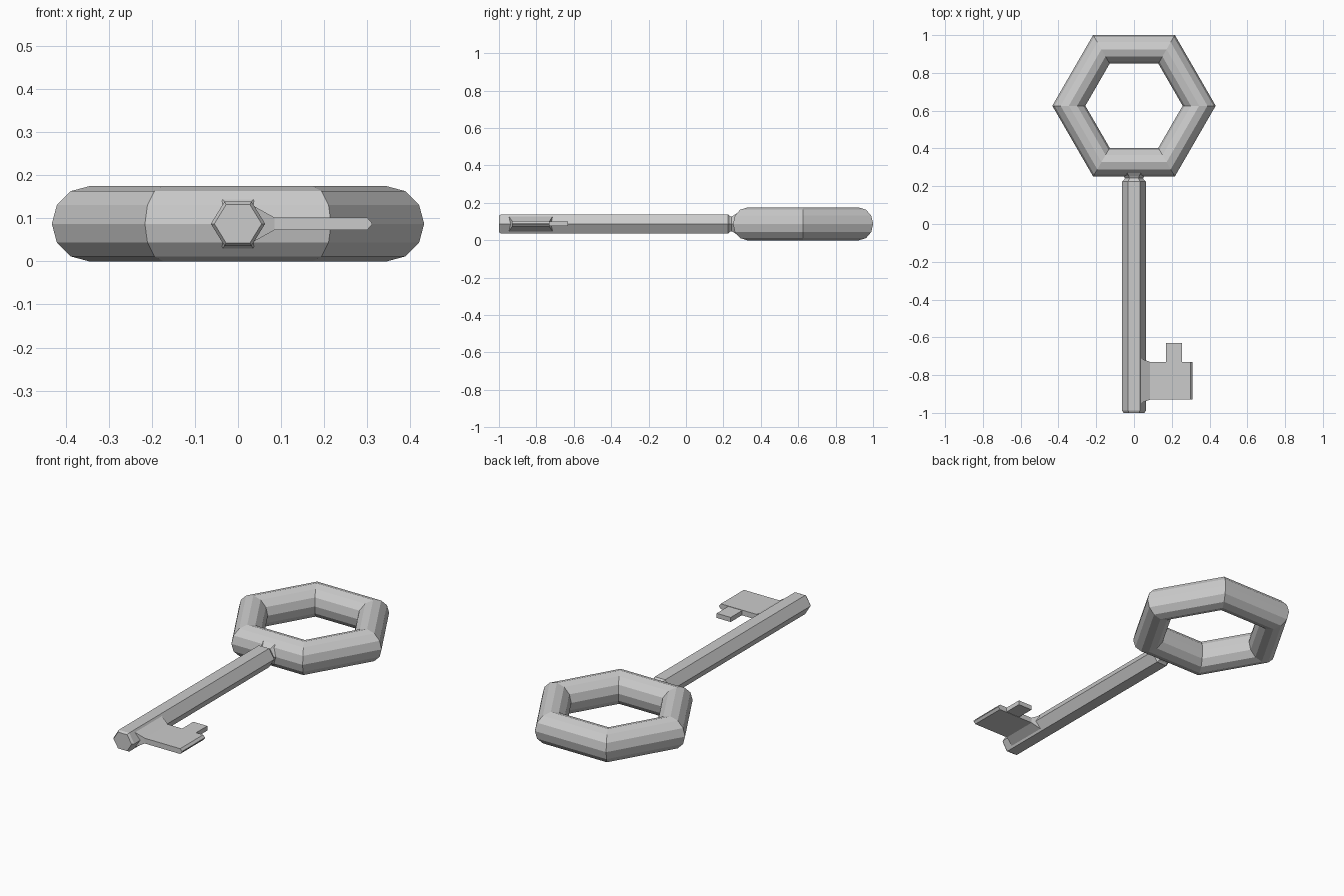
import bpy, bmesh
from math import cos, sin, pi

if "Cube" in bpy.data.objects:
    bpy.data.objects.remove(bpy.data.objects["Cube"])

ZC = 0.0875  # mid-plane height of the key


def loft(name, rings, wrap=False):
    """Join matching vertex rings into a flat-shaded closed solid."""
    bm = bmesh.new()
    vs = [[bm.verts.new(p) for p in r] for r in rings]
    n = len(rings[0])
    m = len(rings)
    for i in range(m if wrap else m - 1):
        a, b = vs[i], vs[(i + 1) % m]
        for j in range(n):
            k = (j + 1) % n
            bm.faces.new((a[j], a[k], b[k], b[j]))
    if not wrap:
        bm.faces.new(vs[0])
        bm.faces.new(vs[-1])
    bmesh.ops.recalc_face_normals(bm, faces=bm.faces)
    me = bpy.data.meshes.new(name)
    bm.to_mesh(me)
    bm.free()
    ob = bpy.data.objects.new(name, me)
    bpy.context.collection.objects.link(ob)
    return ob


def hexagon(y, r):
    return [(r * cos(i * pi / 3), y, ZC + 0.94 * r * sin(i * pi / 3)) for i in range(6)]


def slab(x, y0, y1, h):
    return [(x, y0, ZC - h), (x, y1, ZC - h), (x, y1, ZC + h), (x, y0, ZC + h)]


# six-sided ring handle with a twelve-sided tube
R, r = 0.345, 0.0875
bow = []
for i in range(6):
    a = i * pi / 3
    bow.append([((R + r * cos(t)) * cos(a), 0.626 + (R + r * cos(t)) * sin(a), ZC + r * sin(t))
                for t in [j * pi / 6 for j in range(12)]])
loft("bow_ring", bow, wrap=True)

# shaft with chamfered ends, narrow neck and a flare into the ring
loft("shaft", [hexagon(y, q) for y, q in [
    (-1.0, 0.055), (-0.988, 0.063), (0.225, 0.063), (0.235, 0.052),
    (0.243, 0.048), (0.255, 0.056), (0.27, 0.07)]])

# bit plate with thick root and pointed outer edge
loft("bit_plate", [slab(*s) for s in [
    (0.03, -0.95, -0.71, 0.045), (0.085, -0.93, -0.73, 0.0145),
    (0.30, -0.93, -0.73, 0.0145), (0.311, -0.93, -0.73, 0.002)]])

# small tooth on the plate
loft("bit_tooth", [slab(x, -0.74, -0.63, 0.0125) for x in (0.17, 0.255)])
